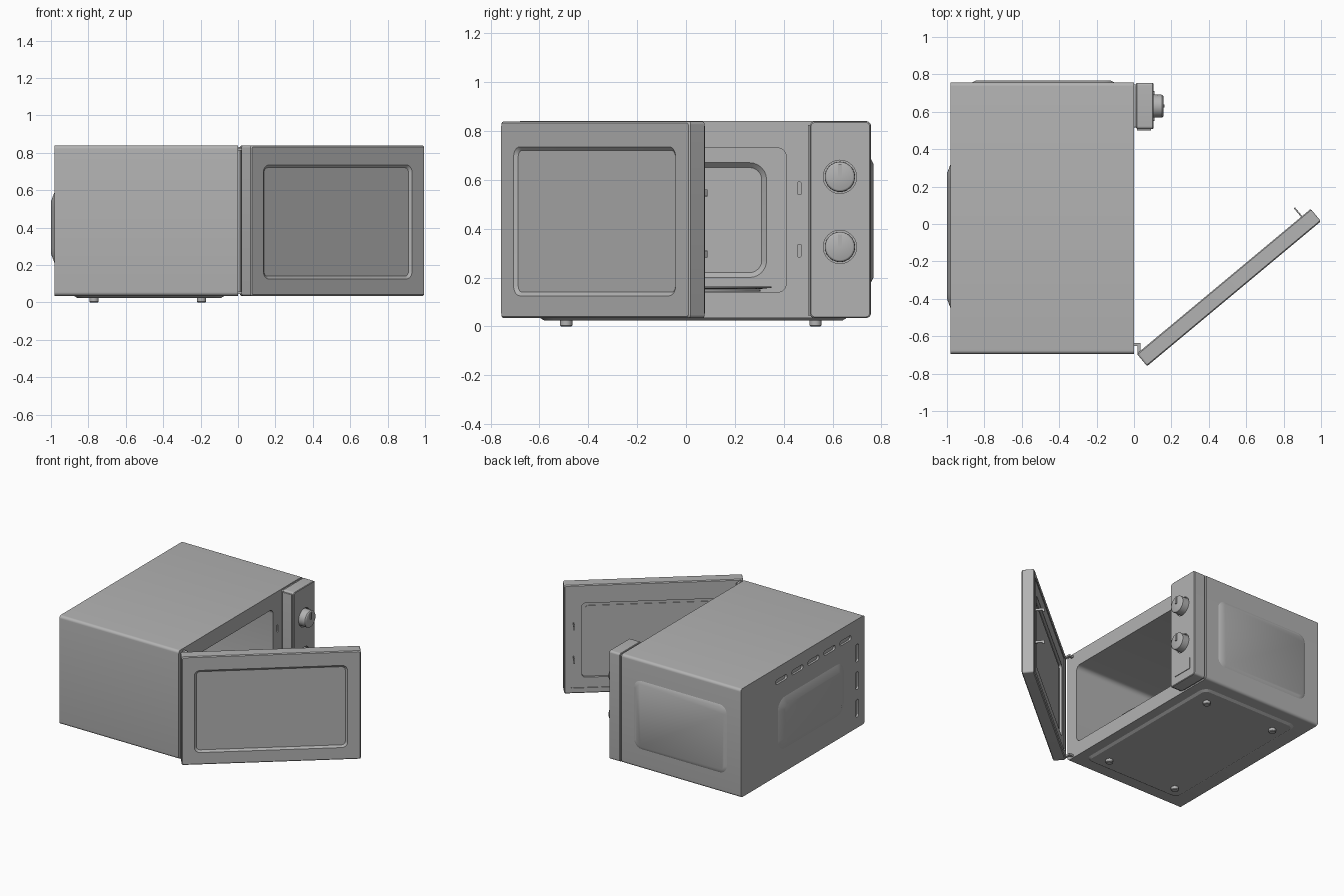
import bpy, bmesh
from math import sin, cos, pi, radians
from mathutils import Vector

cube = bpy.data.objects.get("Cube")
if cube:
    bpy.data.objects.remove(cube, do_unlink=True)

GREY = (0.45, 0.45, 0.45, 1)
grey = bpy.data.materials.new("warm_grey_enamel")
grey.use_nodes = True
grey.diffuse_color = GREY
grey.node_tree.nodes["Principled BSDF"].inputs["Base Color"].default_value = GREY


# Frames turn (u, v, depth) into a position
def along_x(u, v, d):
    return Vector((d, u, v))


def along_y(u, v, d):
    return Vector((u, d, v))


def along_z(u, v, d):
    return Vector((u, v, d))


OPEN = radians(39.8)


def on_door(u, v, d):
    return Vector((0.07 + u * cos(OPEN) - d * sin(OPEN),
                   -0.76 + u * sin(OPEN) + d * cos(OPEN), v))


def outline(u0, u1, v0, v1, r, steps):
    """Corner-rounded rectangle."""
    corners = ((u1 - r, v1 - r), (u0 + r, v1 - r), (u0 + r, v0 + r), (u1 - r, v0 + r))
    return [(cu + r * cos((k + i / steps) * pi / 2), cv + r * sin((k + i / steps) * pi / 2))
            for k, (cu, cv) in enumerate(corners) for i in range(steps + 1)]


def loft(name, frame, sections, steps=6):
    """Solid through rounded rectangles: (depth, u0, u1, v0, v1, radius)."""
    bm = bmesh.new()
    rings = [[bm.verts.new(frame(u, v, s[0])) for u, v in outline(*s[1:], steps)]
             for s in sections]
    count = len(rings[0])
    for a, b in zip(rings, rings[1:]):
        for i in range(count):
            j = (i + 1) % count
            bm.faces.new((a[i], a[j], b[j], b[i]))
    bm.faces.new(rings[0])
    bm.faces.new(rings[-1])
    bmesh.ops.remove_doubles(bm, verts=bm.verts, dist=1e-5)
    bmesh.ops.recalc_face_normals(bm, faces=bm.faces)
    mesh = bpy.data.meshes.new(name)
    bm.to_mesh(mesh)
    bm.free()
    mesh.materials.append(grey)
    obj = bpy.data.objects.new(name, mesh)
    bpy.context.collection.objects.link(obj)
    return obj


def slab(name, frame, rect, d0, d1, r=0.002, grow=0.0):
    """Plate from d0 to d1; its far end is larger by grow."""
    u0, u1, v0, v1 = rect
    return loft(name, frame, [(d0, u0, u1, v0, v1, r),
                              (d1, u0 - grow, u1 + grow, v0 - grow, v1 + grow, r + max(grow, 0))])


def disc(name, frame, u, v, rings, steps=10):
    """Turned part from (depth, radius) pairs."""
    return loft(name, frame, [(d, u - r, u + r, v - r, v + r, r) for d, r in rings], steps)


def soft_slab(name, frame, rect, d0, d1, r, edge):
    """Plate with chamfered rims at both ends."""
    u0, u1, v0, v1 = rect
    small = (u0 + edge, u1 - edge, v0 + edge, v1 - edge, r)
    full = (u0, u1, v0, v1, r)
    return loft(name, frame, [(d0, *small), (d0 + edge, *full), (d1 - edge, *full), (d1, *small)])


def cut(target, cutter):
    mod = target.modifiers.new("cut", 'BOOLEAN')
    mod.operation = 'DIFFERENCE'
    mod.solver = 'EXACT'
    mod.object = cutter
    cutter.hide_render = True
    bpy.context.view_layer.objects.active = target
    bpy.ops.object.modifier_apply(modifier=mod.name)
    bpy.data.objects.remove(cutter, do_unlink=True)


# Cabinet with the cooking chamber
cabinet = slab("cabinet", along_x, (-0.695, 0.757, 0.035, 0.84), -0.98, 0.0, 0.02)
cut(cabinet, slab("chamber_cutter", along_x, (-0.60, 0.41, 0.14, 0.73), -0.93, 0.1, 0.035))
cut(cabinet, slab("chamber_back_cutter", along_x, (-0.50, 0.31, 0.22, 0.65), -0.95, -0.92, 0.05, 0.03))

# Latch slots beside the opening
for z in (0.31, 0.565):
    cut(cabinet, slab("latch_cutter", along_x, (0.457, 0.471, z - 0.026, z + 0.026), -0.04, 0.02, 0.005))

# Rear ventilation slots
for i in range(5):
    y = 0.28 - 0.188 * i
    cut(cabinet, slab("vent_cutter", along_x, (y - 0.065, y + 0.065, 0.715, 0.75), -1.0, -0.965, 0.015))
for z in (0.18, 0.385, 0.59):
    cut(cabinet, slab("vent_cutter", along_x, (-0.625, -0.59, z - 0.065, z + 0.065), -1.0, -0.965, 0.015))

# Pressed panels on the rear, side and underside
slab("rear_pressing", along_x, (-0.40, 0.27, 0.26, 0.54), -1.0, -0.979, 0.03, 0.055)
slab("side_pressing", along_y, (-0.845, -0.125, 0.20, 0.665), 0.767, 0.756, 0.04, 0.022)
slab("base_pressing", along_z, (-0.86, -0.09, -0.58, 0.64), 0.024, 0.036, 0.04, 0.02)

# Feet
for x in (-0.77, -0.195):
    for y in (-0.49, 0.53):
        disc("foot", along_z, x, y, [(0, 0.02), (0.004, 0.025), (0.03, 0.025)], 5)

# Turntable
disc("turntable_hub", along_z, -0.465, -0.095, [(0.135, 0.06), (0.155, 0.05)])
disc("roller_ring", along_z, -0.465, -0.095, [(0.143, 0.40), (0.150, 0.40)])
disc("glass_plate", along_z, -0.465, -0.095,
     [(0.153, 0.40), (0.158, 0.445), (0.164, 0.445), (0.157, 0.39)], 14)

# Control panel
slab("panel_mount", along_x, (0.515, 0.745, 0.045, 0.83), -0.005, 0.02, 0.01)
panel = soft_slab("control_panel", along_x, (0.508, 0.755, 0.035, 0.838), 0.012, 0.104, 0.015, 0.004)
slab("panel_trim", along_x, (0.499, 0.51, 0.045, 0.825), 0.015, 0.09)
for z in (0.325, 0.612):
    cut(panel, disc("knob_well_cutter", along_x, 0.63, z, [(0.09, 0.068), (0.12, 0.068)]))
    disc("knob", along_x, 0.63, z, [(0.085, 0.062), (0.15, 0.061), (0.155, 0.057), (0.157, 0.053)])
    slab("knob_grip", along_x, (0.622, 0.638, z, z + 0.052), 0.15, 0.163, 0.004)
slab("push_button", along_x, (0.55, 0.71, 0.095, 0.183), 0.10, 0.109, 0.008)

# Open door, recessed on both faces
door = soft_slab("door", on_door, (0, 1.21, 0.035, 0.838), 0, 0.086, 0.012, 0.006)
cut(door, slab("window_cutter", on_door, (0.10, 1.105, 0.14, 0.72), 0.012, -0.004, 0.025, 0.02))
cut(door, slab("liner_cutter", on_door, (0.045, 1.165, 0.075, 0.798), 0.080, 0.1, 0.01))
cut(door, slab("inner_window_cutter", on_door, (0.12, 1.09, 0.15, 0.70), 0.062, 0.1, 0.025))
slab("inner_window_pane", on_door, (0.145, 1.065, 0.175, 0.675), 0.06, 0.066, 0.02)

# Latch hooks
for z in (0.30, 0.55):
    slab("latch_arm", on_door, (1.143, 1.151, z - 0.008, z + 0.01), 0.075, 0.146)
    slab("latch_tip", on_door, (1.143, 1.151, z - 0.018, z + 0.01), 0.132, 0.146)

# Hinge brackets
for z in (0.045, 0.812):
    slab("hinge_arm", along_z, (-0.01, 0.036, -0.652, -0.635), z, z + 0.014)
    slab("hinge_knuckle", along_z, (0.02, 0.036, -0.70, -0.635), z, z + 0.014)

# Smooth curved surfaces, keep edges crisp
bpy.ops.object.select_all(action='DESELECT')
for obj in bpy.context.collection.objects:
    if obj.type == 'MESH' and grey.name in obj.data.materials:
        obj.select_set(True)
        bpy.context.view_layer.objects.active = obj
bpy.ops.object.shade_smooth_by_angle(angle=radians(30))
